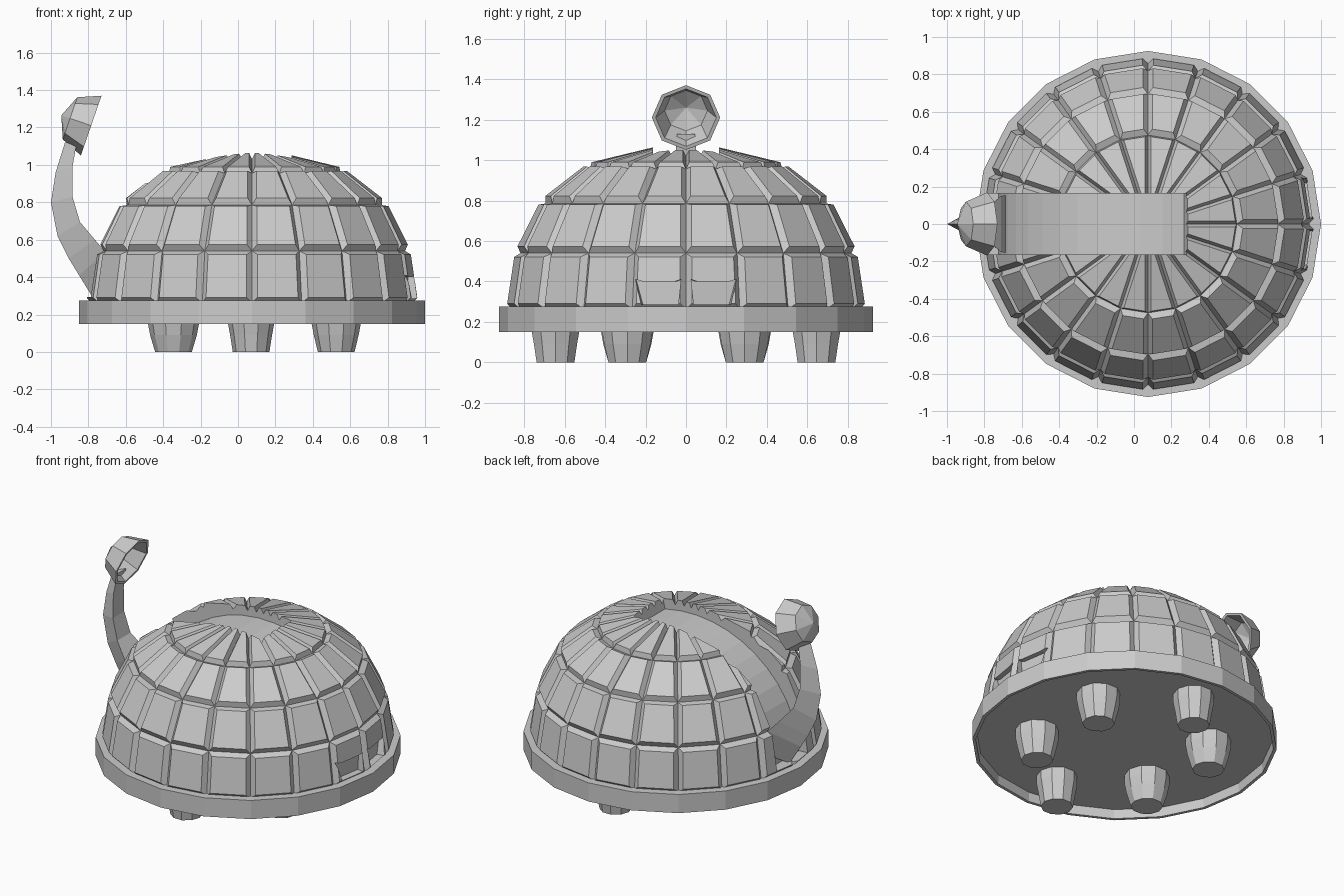
import bpy, bmesh
from math import sin, cos, pi, radians
from mathutils import Vector, Matrix

if "Cube" in bpy.data.objects:
    bpy.data.objects.remove(bpy.data.objects["Cube"])

CX, N = 0.075, 20          # dome axis and number of sides


def finish(bm, name):
    bmesh.ops.recalc_face_normals(bm, faces=bm.faces)
    me = bpy.data.meshes.new(name)
    bm.to_mesh(me)
    bm.free()
    ob = bpy.data.objects.new(name, me)
    bpy.context.collection.objects.link(ob)
    return ob


def lathe(bm, profile, n, loc=(0, 0, 0), cap_start=False, cap_end=False):
    """Revolve (radius, z) points; radius 0 makes a pole. Returns rows of faces."""
    rings = []
    for r, z in profile:
        k = n if r > 0 else 1
        rings.append([bm.verts.new(Vector(loc) + Vector((r * cos(2 * pi * i / n), r * sin(2 * pi * i / n), z)))
                      for i in range(k)])
    rows = []
    for a, b in zip(rings, rings[1:]):
        row = []
        for i in range(n):
            j = (i + 1) % n
            vs = [a[i % len(a)], a[j % len(a)], b[j % len(b)], b[i % len(b)]]
            row.append(bm.faces.new(list(dict.fromkeys(vs))))
        rows.append(row)
    if cap_start:
        bm.faces.new(rings[0][::-1])
    if cap_end:
        bm.faces.new(rings[-1])
    return rows


def loft(bm, sections):
    rings = [[bm.verts.new(p) for p in s] for s in sections]
    for a, b in zip(rings, rings[1:]):
        for i in range(len(a)):
            j = (i + 1) % len(a)
            bm.faces.new((a[i], a[j], b[j], b[i]))
    bm.faces.new(rings[0][::-1])
    bm.faces.new(rings[-1])


def cut(ob, cutter):
    cutter.hide_render = True
    mod = ob.modifiers.new("cut", 'BOOLEAN')
    mod.object, mod.operation, mod.solver = cutter, 'DIFFERENCE', 'EXACT'
    bpy.context.view_layer.objects.active = ob
    bpy.ops.object.modifier_apply(modifier=mod.name)
    bpy.data.objects.remove(cutter)


# Base plate, recessed underneath
bm = bmesh.new()
lathe(bm, [(0, 0.21), (0.9, 0.21), (0.905, 0.15), (0.925, 0.15), (0.925, 0.275), (0, 0.275)], N, (CX, 0, 0))
finish(bm, "base_plate")

# Dome with raised bevelled tiles
bm = bmesh.new()
rows = lathe(bm, [(0.86, 0.262), (0.818, 0.54), (0.695, 0.785), (0.475, 0.955), (0, 1.07)], N,
             (CX, 0, 0), cap_start=True)
bmesh.ops.recalc_face_normals(bm, faces=bm.faces)
for row, th in zip(rows, (0.024, 0.022, 0.02, 0.014)):
    bmesh.ops.inset_individual(bm, faces=row, thickness=th, depth=0.032, use_even_offset=True)
dome = finish(bm, "tiled_dome")

# Curved slot for the throwing arm
bm = bmesh.new()
angles = [radians(76 + (177 - 76) * i / 12) for i in range(13)]
inner = [(CX + 0.80 * cos(a), 0.25 + 0.745 * sin(a)) for a in angles]
outer = [(CX + 1.15 * cos(a), 0.25 + 1.1 * sin(a)) for a in angles]
outline = inner + outer[::-1]
loft(bm, [[(x, y, z) for x, z in outline] for y in (-0.162, 0.162)])
cut(dome, finish(bm, "slot_cutter"))

# Two window recesses at the +x end
for s in (-1, 1):
    bm = bmesh.new()
    shape = [(-0.10, 0.287), (0.085, 0.287), (0.118, 0.41), (0.08, 0.40), (-0.08, 0.40), (-0.11, 0.41)]
    loft(bm, [[(x, s * y, z) for y, z in shape] for x in (0.828, 1.0)])
    bm.transform(Matrix.Translation((CX, 0, 0)) @ Matrix.Rotation(s * radians(9), 4, 'Z'))
    cut(dome, finish(bm, "window_cutter"))

# Legs
for x, y, r in ((-0.345, 0.29, 0.137), (CX - 0.005, 0.645, 0.124), (0.525, 0.29, 0.132)):
    for s in (-1, 1):
        bm = bmesh.new()
        lathe(bm, [(0.098, 0), (r - 0.012, 0.09), (r, 0.155), (r, 0.22)], 10, (x, s * y, 0), True, True)
        finish(bm, "leg")

# Throwing arm: outer ridge, inner edge pair, tapering upwards
bm = bmesh.new()
spine = [((-0.77, 0.28), (-0.66, 0.38), 0.158), ((-0.85, 0.41), (-0.71, 0.535), 0.15),
         ((-0.905, 0.5), (-0.765, 0.60), 0.105), ((-0.965, 0.62), (-0.845, 0.695), 0.07),
         ((-1.0, 0.80), (-0.885, 0.83), 0.06), ((-0.975, 0.96), (-0.885, 0.99), 0.055),
         ((-0.925, 1.12), (-0.86, 1.13), 0.045)]
loft(bm, [[(o[0], 0, o[1]), (i[0], w, i[1]), (i[0], -w, i[1])] for o, i, w in spine])
finish(bm, "throwing_arm")

# Scoop: eight-sided half-sphere shell facing +x and slightly down
bm = bmesh.new()
R, r = 0.169, 0.15
lathe(bm, [(0, -R), (R * 0.707, -R * 0.707), (R, 0), (r, 0), (r * 0.707, -r * 0.707), (0, -r)], 8)
bm.transform(Matrix.Translation((-0.785, 0, 1.21)) @ Matrix.Rotation(radians(109), 4, 'Y'))
finish(bm, "scoop")
